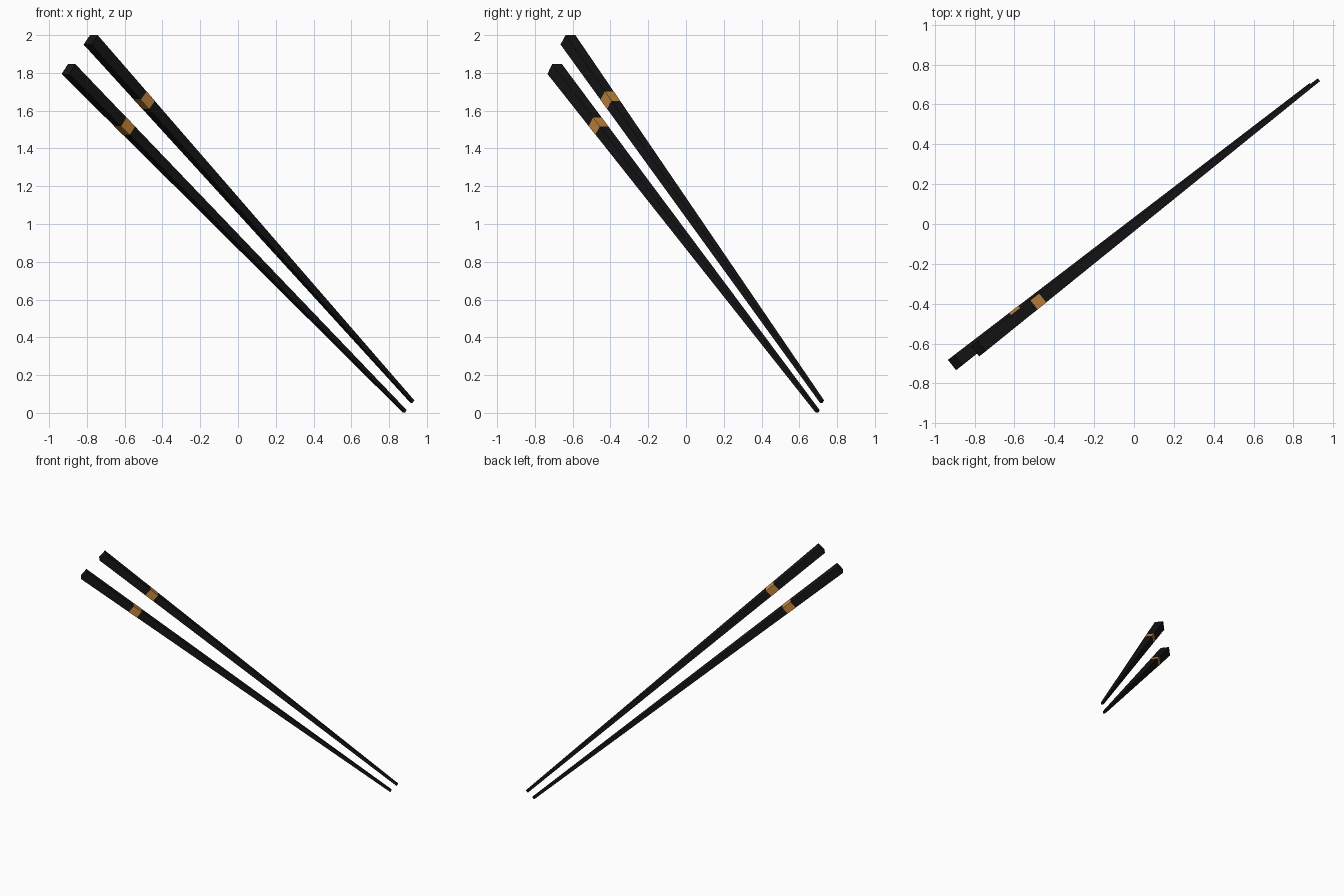
import bpy, bmesh
from mathutils import Vector

if "Cube" in bpy.data.objects:
    bpy.data.objects.remove(bpy.data.objects["Cube"])


def material(name, rgb):
    m = bpy.data.materials.new(name)
    m.diffuse_color = (*rgb, 1)
    m.use_nodes = True
    m.node_tree.nodes["Principled BSDF"].inputs["Base Color"].default_value = m.diffuse_color
    return m


BLACK = material("black_lacquer", (0.008, 0.008, 0.008))
GOLD = material("gold_band", (0.56, 0.25, 0.05))


def square_loft(name, rings, side, mat):
    """Closed four-sided loft; rings are (centre, width), side is the level normal."""
    d = (rings[-1][0] - rings[0][0]).normalized()
    n = (side - d * side.dot(d)).normalized()
    m = d.cross(n)
    bm = bmesh.new()
    loops = []
    for c, w in rings:
        h = w / 2
        loops.append([bm.verts.new(c + n * h * a + m * h * b)
                      for a, b in ((1, 1), (-1, 1), (-1, -1), (1, -1))])
    for lo, hi in zip(loops, loops[1:]):
        for i in range(4):
            j = (i + 1) % 4
            bm.faces.new((lo[i], lo[j], hi[j], hi[i]))
    bm.faces.new(loops[0])
    bm.faces.new(loops[-1])
    bmesh.ops.recalc_face_normals(bm, faces=bm.faces)
    mesh = bpy.data.meshes.new(name)
    bm.to_mesh(mesh)
    bm.free()
    mesh.materials.append(mat)
    ob = bpy.data.objects.new(name, mesh)
    bpy.context.collection.objects.link(ob)


W_END, W_TIP = 0.066, 0.018
BAND_AT, BAND_LEN = 0.167, 0.075


def chopstick(name, end, tip):
    end, tip = Vector(end), Vector(tip)
    length = (tip - end).length
    axis = tip - end
    side = Vector((-axis.y, axis.x, 0)).normalized()

    def ring(t, grow=1.0):
        return end.lerp(tip, t), (W_END + (W_TIP - W_END) * t) * grow

    a = BAND_AT - BAND_LEN / 2 / length
    b = BAND_AT + BAND_LEN / 2 / length
    # handle, gold band and tapered shaft
    square_loft(name + "_handle", [ring(0), ring(a)], side, BLACK)
    square_loft(name + "_band", [ring(a, 1.02), ring(b, 1.02)], side, GOLD)
    square_loft(name + "_shaft", [ring(b), ring(1)], side, BLACK)


chopstick("upper_chopstick", (-0.78, -0.625, 1.975), (0.923, 0.72, 0.06))
chopstick("lower_chopstick", (-0.897, -0.695, 1.82), (0.883, 0.697, 0.008))
